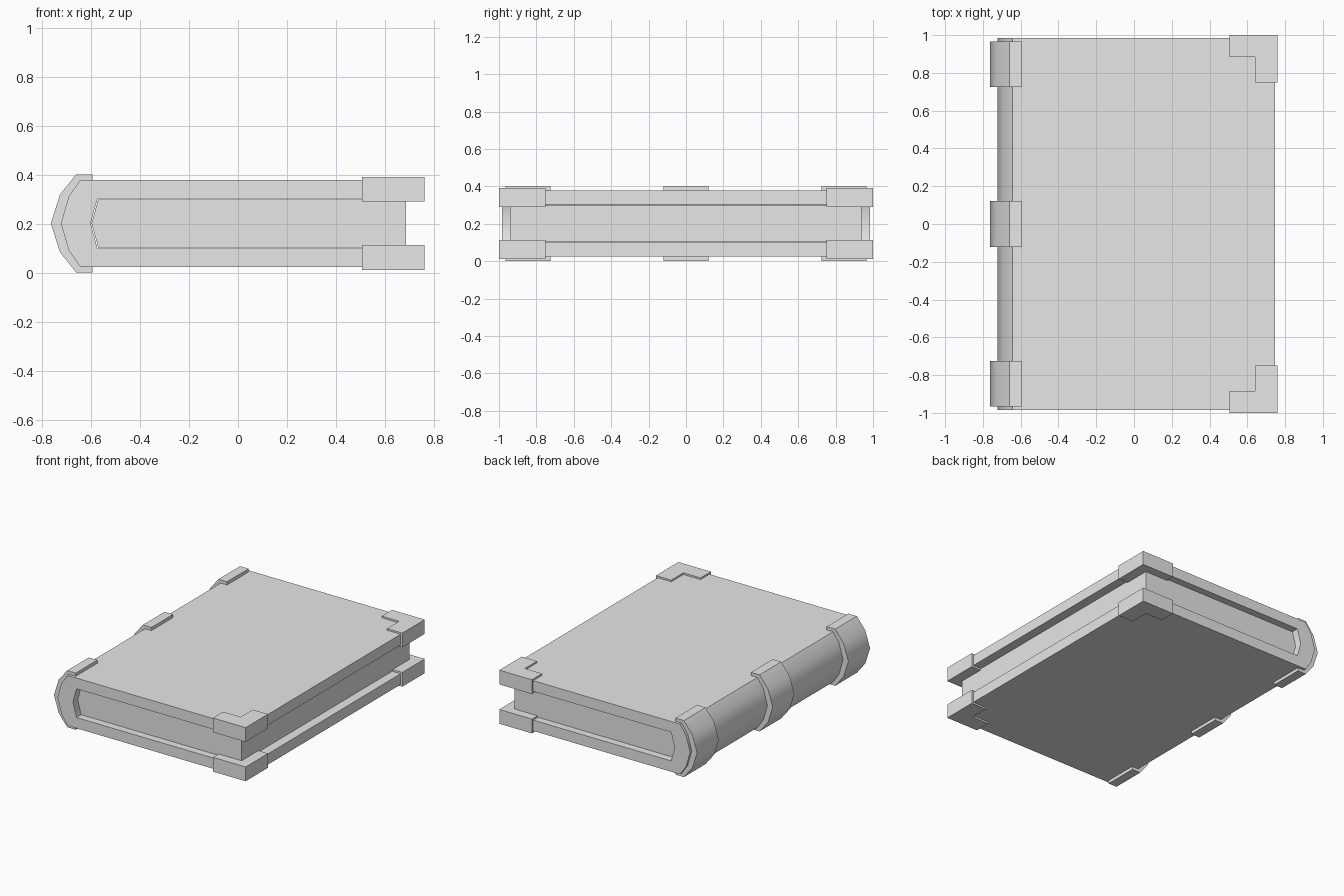
import bpy, bmesh, math

if "Cube" in bpy.data.objects:
    bpy.data.objects.remove(bpy.data.objects["Cube"], do_unlink=True)

MID = 0.2015  # height of the horizontal symmetry plane

grey = bpy.data.materials.new("plain_grey")
grey.use_nodes = True
colour = (0.8, 0.8, 0.8, 1)
grey.diffuse_color = colour
grey.node_tree.nodes["Principled BSDF"].inputs["Base Color"].default_value = colour


def prism(name, outline, direction, smooth=False):
    """Extrude a flat 3D outline along a direction vector."""
    bm = bmesh.new()
    face = bm.faces.new([bm.verts.new(p) for p in outline])
    extruded = bmesh.ops.extrude_face_region(bm, geom=[face])["geom"]
    moved = [g for g in extruded if isinstance(g, bmesh.types.BMVert)]
    bmesh.ops.translate(bm, verts=moved, vec=direction)
    bmesh.ops.recalc_face_normals(bm, faces=bm.faces)
    mesh = bpy.data.meshes.new(name)
    bm.to_mesh(mesh)
    bm.free()
    mesh.materials.append(grey)
    obj = bpy.data.objects.new(name, mesh)
    bpy.context.collection.objects.link(obj)
    if smooth:
        bpy.ops.object.select_all(action='DESELECT')
        obj.select_set(True)
        bpy.context.view_layer.objects.active = obj
        bpy.ops.object.shade_smooth_by_angle(angle=math.radians(40))
    return obj


def mirrored(half):
    """Half profile of (x, height above middle), ending at the middle, made whole."""
    return half + [(x, -h) for x, h in reversed(half[:-1])]


def along_y(name, profile, y0, y1, smooth=False):
    return prism(name, [(x, y0, MID + h) for x, h in profile], (0, y1 - y0, 0), smooth)


# Cover: two boards joined by a faceted spine
spine = [(-0.643, 0.1775), (-0.69, 0.11), (-0.722, 0)]
outer = mirrored([(0.747, 0.1775)] + spine)
inner = mirrored([(0.747, 0.1015), (-0.573, 0.1015), (-0.601, 0)])
along_y("cover", outer + inner[::-1], -0.985, 0.985, True)

# Page block, set back from the cover edges
pages = mirrored([(0.685, 0.098), (-0.57, 0.098), (-0.597, 0)])
along_y("pages", pages, -0.938, 0.938)

# Raised bands wrapped round the spine
band_out = mirrored([(-0.593, 0.2), (-0.66, 0.2), (-0.726, 0.117), (-0.763, 0)])
band_in = mirrored([(-0.593, 0.175), (-0.641, 0.175), (-0.687, 0.109), (-0.719, 0)])
for label, y in (("front", -0.845), ("middle", 0.0), ("back", 0.845)):
    along_y(label + "_spine_band", band_out + band_in[::-1], y - 0.121, y + 0.121, True)

# L-shaped corner guards on both boards
guard = [(0.505, 1), (0.76, 1), (0.76, 0.75), (0.64, 0.75), (0.64, 0.885), (0.505, 0.885)]
for level, z in (("lower", MID - 0.1895), ("upper", MID + 0.0885)):
    for end, s in (("front", -1), ("back", 1)):
        prism(f"{level}_{end}_corner_guard", [(x, s * y, z) for x, y in guard], (0, 0, 0.101))
